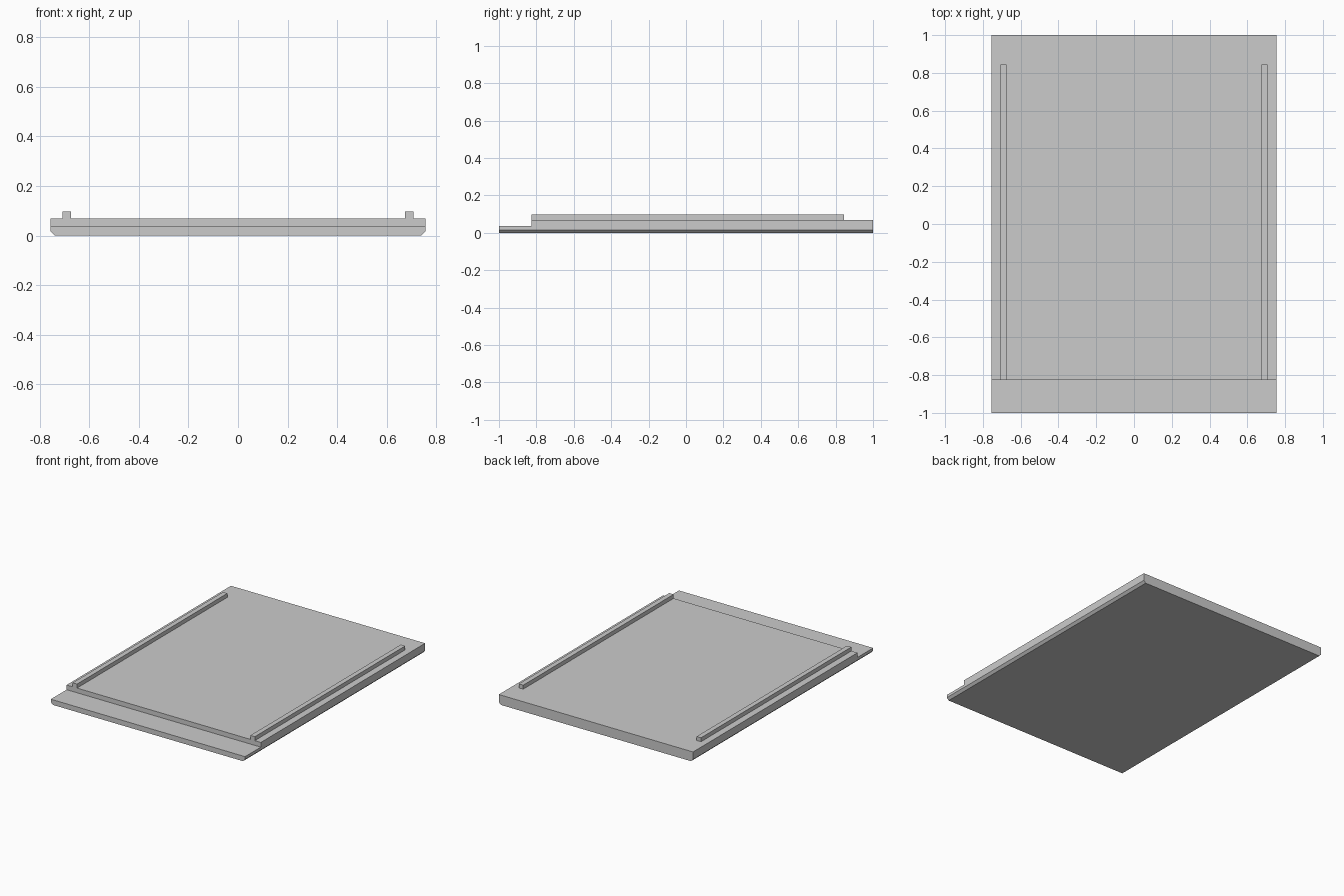
import bpy
import bmesh

if "Cube" in bpy.data.objects:
    bpy.data.objects.remove(bpy.data.objects["Cube"], do_unlink=True)

HALF_WIDTH = 0.755
STEP_Y, RAIL_END = -0.825, 0.845
LIP_Z, DECK_Z, RAIL_Z = 0.036, 0.069, 0.097

grey = bpy.data.materials.new("plain_grey")
grey.use_nodes = True
colour = (0.6, 0.6, 0.6, 1)
grey.diffuse_color = colour
grey.node_tree.nodes["Principled BSDF"].inputs["Base Color"].default_value = colour


def extrude_profile(name, profile, x0, x1, chamfer=0):
    """Extrude a (y, z) side profile from x0 to x1, chamfering the lower side edges."""
    bm = bmesh.new()
    face = bm.faces.new([bm.verts.new((x0, y, z)) for y, z in profile])
    moved = bmesh.ops.extrude_face_region(bm, geom=[face], use_keep_orig=True)["geom"]
    for v in moved:
        if isinstance(v, bmesh.types.BMVert):
            v.co.x = x1
    if chamfer:
        low = [e for e in bm.edges
               if all(v.co.z < 1e-5 for v in e.verts)
               and abs(e.verts[0].co.x - e.verts[1].co.x) < 1e-5]
        bmesh.ops.bevel(bm, geom=low, offset=chamfer, segments=1, affect='EDGES')
    bmesh.ops.recalc_face_normals(bm, faces=bm.faces)
    mesh = bpy.data.meshes.new(name)
    bm.to_mesh(mesh)
    bm.free()
    mesh.materials.append(grey)
    obj = bpy.data.objects.new(name, mesh)
    bpy.context.collection.objects.link(obj)
    return obj


# Flat panel with a lower lip along the front
panel_side = [(-1, 0), (1, 0), (1, DECK_Z), (STEP_Y, DECK_Z), (STEP_Y, LIP_Z), (-1, LIP_Z)]
extrude_profile("panel", panel_side, -HALF_WIDTH, HALF_WIDTH, chamfer=0.016)

# Guide rails along both sides
rail_side = [(STEP_Y, DECK_Z), (RAIL_END, DECK_Z), (RAIL_END, RAIL_Z), (STEP_Y, RAIL_Z)]
for name, side in (("left_rail", 1), ("right_rail", -1)):
    extrude_profile(name, rail_side, side * 0.674, side * 0.708)
